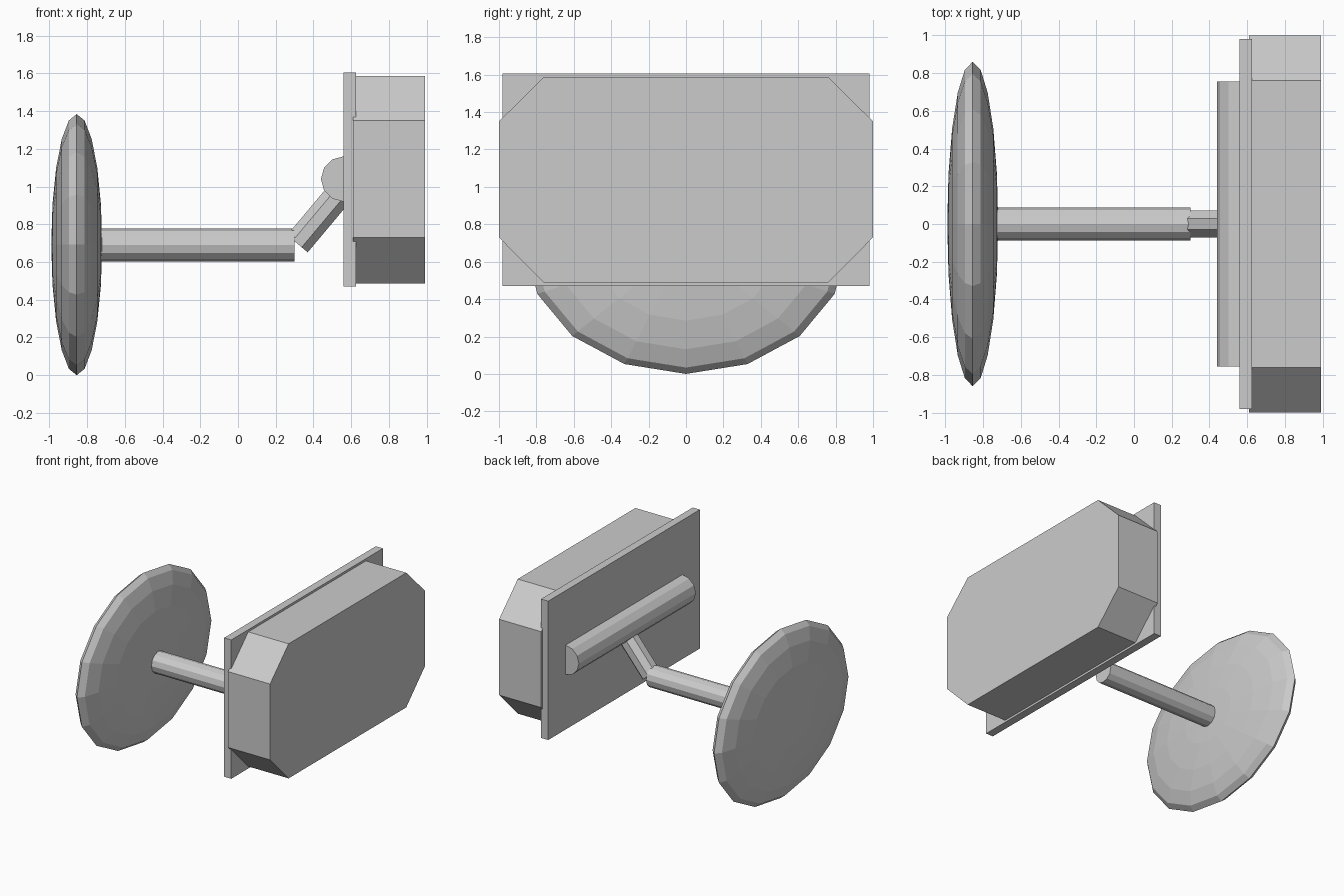
import bpy, bmesh
from math import radians
from mathutils import Matrix, Vector

if "Cube" in bpy.data.objects:
    bpy.data.objects.remove(bpy.data.objects["Cube"])


def finish(name, bm):
    bmesh.ops.recalc_face_normals(bm, faces=bm.faces)
    mesh = bpy.data.meshes.new(name)
    bm.to_mesh(mesh)
    bm.free()
    obj = bpy.data.objects.new(name, mesh)
    bpy.context.collection.objects.link(obj)
    return obj


def rod(name, start, end, radius, sides, twist=0.0):
    a, b = Vector(start), Vector(end)
    turn = (b - a).to_track_quat('Z', 'Y').to_matrix().to_4x4()
    matrix = Matrix.Translation((a + b) / 2) @ turn @ Matrix.Rotation(radians(twist), 4, 'Z')
    bm = bmesh.new()
    bmesh.ops.create_cone(bm, cap_ends=True, segments=sides, radius1=radius,
                          radius2=radius, depth=(b - a).length, matrix=matrix)
    return finish(name, bm)


def slab(name, outline, x0, x1):
    # Outline of (y, z) points extruded along x
    bm = bmesh.new()
    face = bm.faces.new([bm.verts.new((x0, y, z)) for y, z in outline])
    made = bmesh.ops.extrude_face_region(bm, geom=[face])['geom']
    verts = [v for v in made if isinstance(v, bmesh.types.BMVert)]
    bmesh.ops.translate(bm, verts=verts, vec=(x1 - x0, 0, 0))
    return finish(name, bm)


# Flattened elliptical base disc, poles along x
bm = bmesh.new()
bmesh.ops.create_uvsphere(
    bm, u_segments=16, v_segments=10, radius=1,
    matrix=Matrix.Translation((-0.855, 0, 0.692))
    @ Matrix.Diagonal((0.135, 0.86, 0.692, 1)) @ Matrix.Rotation(radians(90), 4, 'Y'))
finish("base_disc", bm)

# Straight arm and angled strut
rod("arm", (-0.82, 0, 0.69), (0.30, 0, 0.69), 0.087, 12)
rod("strut", (0.315, 0, 0.697), (0.58, 0, 1.013), 0.077, 8, 22.5)

# Hinge bar half sunk into the plate
rod("hinge_bar", (0.56, -0.755, 1.04), (0.56, 0.755, 1.04), 0.12, 12)

# Mounting plate
slab("mounting_plate", [(-0.98, 0.47), (0.98, 0.47), (0.98, 1.605), (-0.98, 1.605)], 0.56, 0.625)

# Main body with cut corners
half = [(0.76, 0.487), (1.0, 0.73), (1.0, 1.35), (0.76, 1.587)]
slab("body", half + [(-y, z) for y, z in reversed(half)], 0.61, 0.99)
